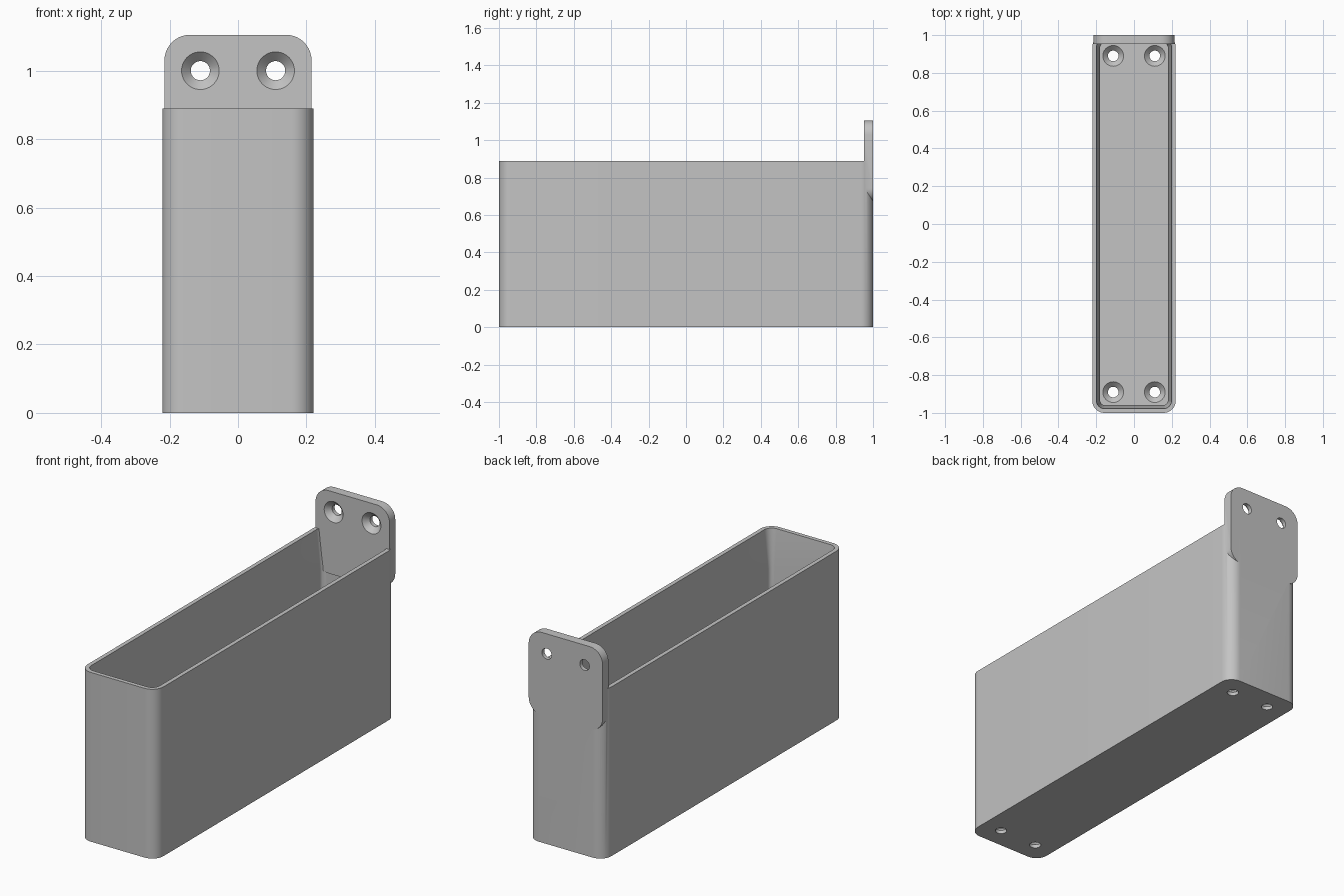
import bpy, bmesh
from math import sin, cos, pi, radians
from mathutils import Vector, Matrix

cube = bpy.data.objects.get("Cube")
if cube:
    bpy.data.objects.remove(cube, do_unlink=True)

grey = bpy.data.materials.new("light grey plastic")
grey.use_nodes = True
grey.diffuse_color = (0.55, 0.55, 0.55, 1)
grey.node_tree.nodes["Principled BSDF"].inputs["Base Color"].default_value = grey.diffuse_color

W, L, H = 0.221, 1.0, 0.89        # half width, half length, height of the tray
WALL, RIM, FLOOR = 0.042, 0.022, 0.045
RADIUS = 0.065
TAB_FRONT, TAB_LOW, TAB_TOP = 0.952, 0.67, 1.105


def rounded_rect(hx, hy, r, level, seg=10):
    """Ring of points round a rectangle with rounded corners."""
    ring = []
    for k, (sx, sy) in enumerate([(1, 1), (-1, 1), (-1, -1), (1, -1)]):
        for i in range(seg + 1):
            a = (k + i / seg) * pi / 2
            ring.append(Vector((sx * (hx - r) + r * cos(a), sy * (hy - r) + r * sin(a), level)))
    return ring


def circle(r, level, seg=40):
    return [Vector((r * cos(2 * pi * i / seg), r * sin(2 * pi * i / seg), level)) for i in range(seg)]


def loft(name, rings, matrix=Matrix()):
    """Solid skinned through equal rings, capped at both ends."""
    bm = bmesh.new()
    loops = [[bm.verts.new(matrix @ p) for p in ring] for ring in rings]
    n = len(loops[0])
    for a, b in zip(loops, loops[1:]):
        for i in range(n):
            j = (i + 1) % n
            bm.faces.new((a[i], a[j], b[j], b[i]))
    bm.faces.new(loops[0][::-1])
    bm.faces.new(loops[-1])
    bmesh.ops.recalc_face_normals(bm, faces=bm.faces)
    mesh = bpy.data.meshes.new(name)
    bm.to_mesh(mesh)
    bm.free()
    mesh.materials.append(grey)
    obj = bpy.data.objects.new(name, mesh)
    bpy.context.collection.objects.link(obj)
    return obj


def combine(target, other, operation):
    """Apply a boolean and discard the helper."""
    mod = target.modifiers.new(operation.lower(), 'BOOLEAN')
    mod.operation, mod.object, mod.solver = operation, other, 'EXACT'
    bpy.context.view_layer.objects.active = target
    bpy.ops.object.modifier_apply(modifier=mod.name)
    bpy.data.objects.remove(other, do_unlink=True)


# Tray body
tray = loft("wall_tray", [rounded_rect(W, L, RADIUS, z) for z in (0, H)])

# Cavity: straight below, flaring to a thin rim
inner = (W - WALL, L - WALL, RADIUS - WALL)
rim = (W - RIM, L - RIM, RADIUS - RIM)
flare = RIM - WALL
over = 0.02
cavity = loft("cavity_cutter", [
    rounded_rect(*inner, FLOOR),
    rounded_rect(*inner, TAB_LOW + 0.02),
    rounded_rect(*rim, H),
    rounded_rect(*rim, H + over),
])
combine(tray, cavity, 'DIFFERENCE')

# Upright mounting tab, thicker than the wall
upright = Matrix.Rotation(radians(90), 4, 'X')
mid = (TAB_LOW + TAB_TOP) / 2
tab = loft("mounting_tab",
           [rounded_rect(0.215, (TAB_TOP - TAB_LOW) / 2, 0.075, d) for d in (-L, -TAB_FRONT)],
           Matrix.Translation((0, 0, mid)) @ upright)
combine(tray, tab, 'UNION')


# Countersunk screw holes through the floor and the tab
def screw_hole(matrix, thickness):
    small, big = 0.028, 0.055
    cutter = loft("screw_cutter", [
        circle(small, -thickness - over),
        circle(small, small - big),
        circle(big, 0),
        circle(big, 0.004),
    ], matrix)
    combine(tray, cutter, 'DIFFERENCE')


for x in (-0.11, 0.11):
    for y in (-0.89, 0.89):
        screw_hole(Matrix.Translation((x, y, FLOOR)), FLOOR)
    screw_hole(Matrix.Translation((x, TAB_FRONT, 1.0)) @ upright, L - TAB_FRONT)

# Smooth curves, sharp edges
bpy.ops.object.select_all(action='DESELECT')
tray.select_set(True)
bpy.context.view_layer.objects.active = tray
bpy.ops.object.shade_smooth_by_angle(angle=radians(30))
